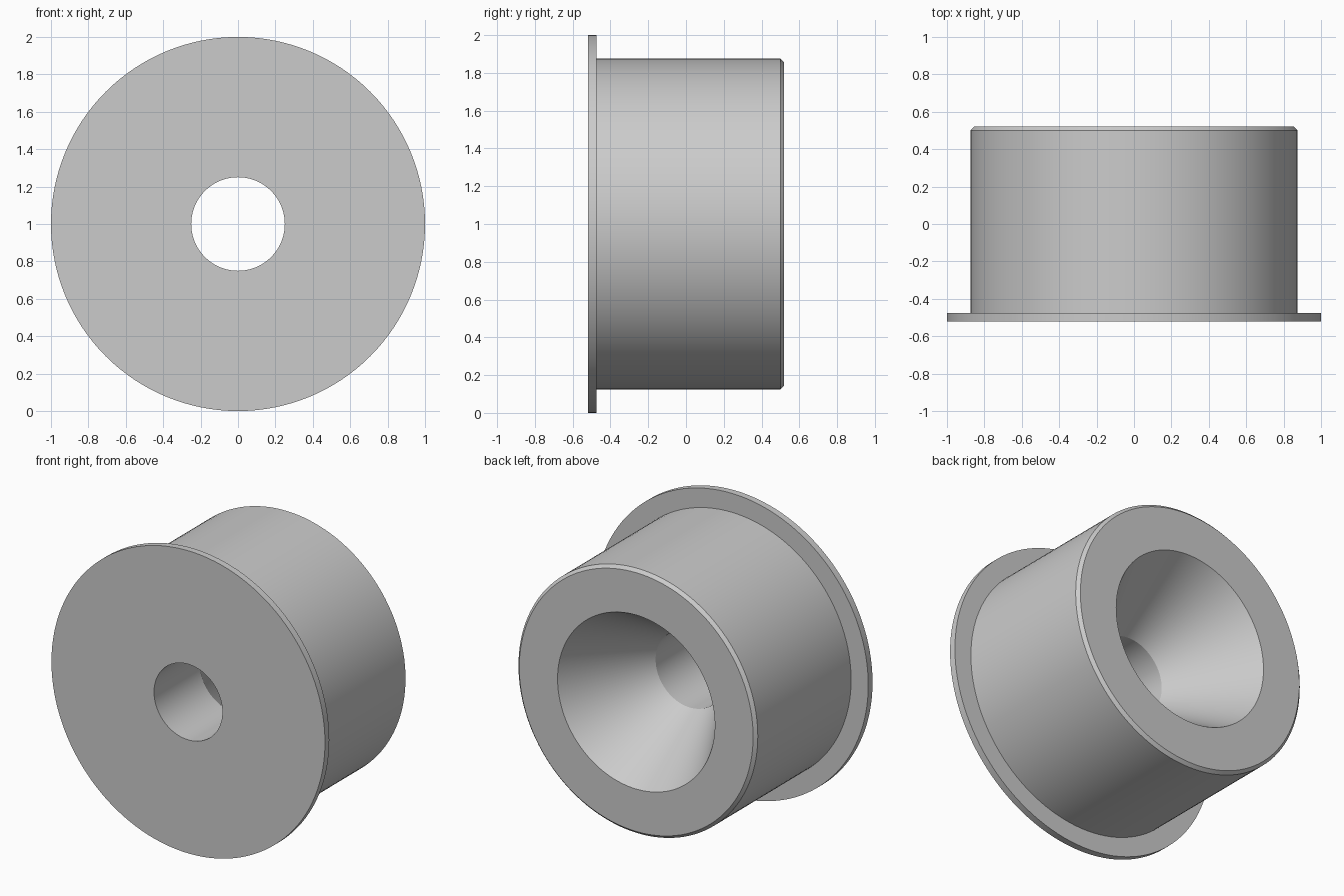
import bpy, bmesh, math
from mathutils import Matrix

cube = bpy.data.objects.get("Cube")
if cube:
    bpy.data.objects.remove(cube, do_unlink=True)

SEGMENTS = 128

# Plain grey material
grey = bpy.data.materials.new("plain_grey")
grey.use_nodes = True
colour = (0.6, 0.6, 0.6, 1)
grey.diffuse_color = colour
grey.node_tree.nodes["Principled BSDF"].inputs["Base Color"].default_value = colour

# Closed cross-section as (radius, y): bore, flange, body, chamfer, countersink
profile = [
    (0.25, -0.52), (1.0, -0.52), (1.0, -0.475), (0.875, -0.475),
    (0.875, 0.5), (0.855, 0.52), (0.575, 0.52), (0.25, -0.04),
]


def lathe(name, points, material):
    """Turn a closed section around the y axis and rest it on the floor."""
    bm = bmesh.new()
    verts = [bm.verts.new((r, y, 0)) for r, y in points]
    edges = [bm.edges.new((a, b)) for a, b in zip(verts, verts[1:] + verts[:1])]
    bmesh.ops.spin(bm, geom=verts + edges, cent=(0, 0, 0), axis=(0, 1, 0),
                   angle=math.tau, steps=SEGMENTS, use_merge=True)
    bmesh.ops.remove_doubles(bm, verts=bm.verts, dist=0.0001)
    bmesh.ops.recalc_face_normals(bm, faces=bm.faces)
    bm.transform(Matrix.Translation((0, 0, 1)))
    mesh = bpy.data.meshes.new(name)
    bm.to_mesh(mesh)
    bm.free()
    mesh.materials.append(material)
    obj = bpy.data.objects.new(name, mesh)
    bpy.context.collection.objects.link(obj)
    return obj


# Flanged bushing with a countersunk through hole
bushing = lathe("flanged_bushing", profile, grey)
bpy.ops.object.select_all(action="DESELECT")
bushing.select_set(True)
bpy.context.view_layer.objects.active = bushing
bpy.ops.object.shade_smooth_by_angle(angle=math.radians(25))
